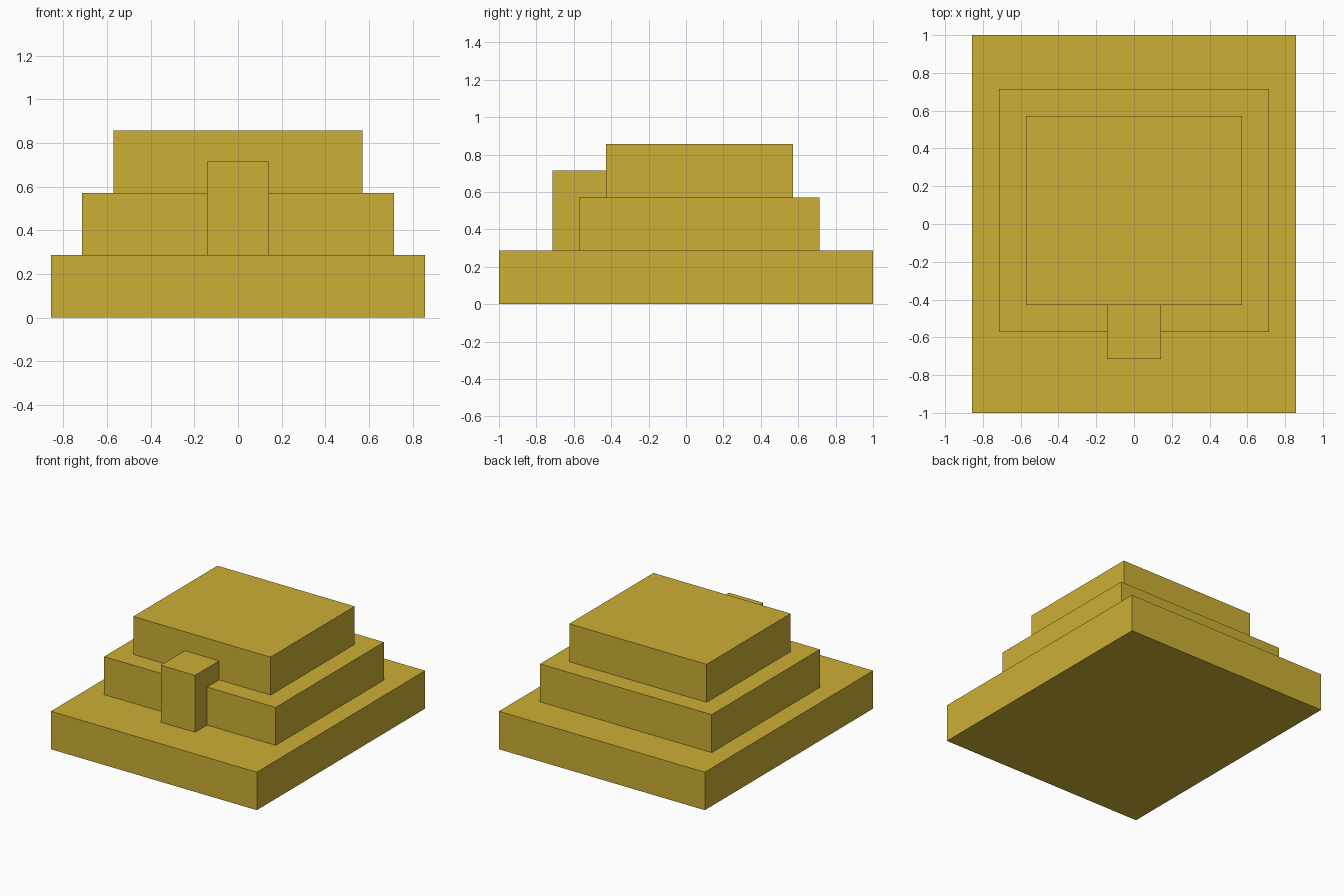
import bpy
import bmesh
from mathutils import Matrix, Vector

if "Cube" in bpy.data.objects:
    bpy.data.objects.remove(bpy.data.objects["Cube"])

U = 1 / 7  # modular unit of the stepped design

gold = bpy.data.materials.new("gold")
gold.diffuse_color = (0.60, 0.43, 0.035, 1)
gold.use_nodes = True
gold.node_tree.nodes["Principled BSDF"].inputs["Base Color"].default_value = gold.diffuse_color


def box(name, lo, hi):
    """Axis-aligned box between two corners given in modular units."""
    lo, hi = Vector(lo) * U, Vector(hi) * U
    bm = bmesh.new()
    bmesh.ops.create_cube(
        bm, size=1,
        matrix=Matrix.Translation((lo + hi) / 2) @ Matrix.Diagonal((*(hi - lo), 1)))
    mesh = bpy.data.meshes.new(name)
    bm.to_mesh(mesh)
    bm.free()
    mesh.materials.append(gold)
    obj = bpy.data.objects.new(name, mesh)
    bpy.context.collection.objects.link(obj)
    return obj


# Three stacked tiers, each narrower than the one below
box("base_tier", (-6, -7, 0), (6, 7, 2))
box("middle_tier", (-5, -4, 2), (5, 5, 4))
box("top_tier", (-4, -3, 4), (4, 4, 6))

# Entrance block projecting from the front of the middle tier
box("entrance_block", (-1, -5, 2), (1, -3, 5))
